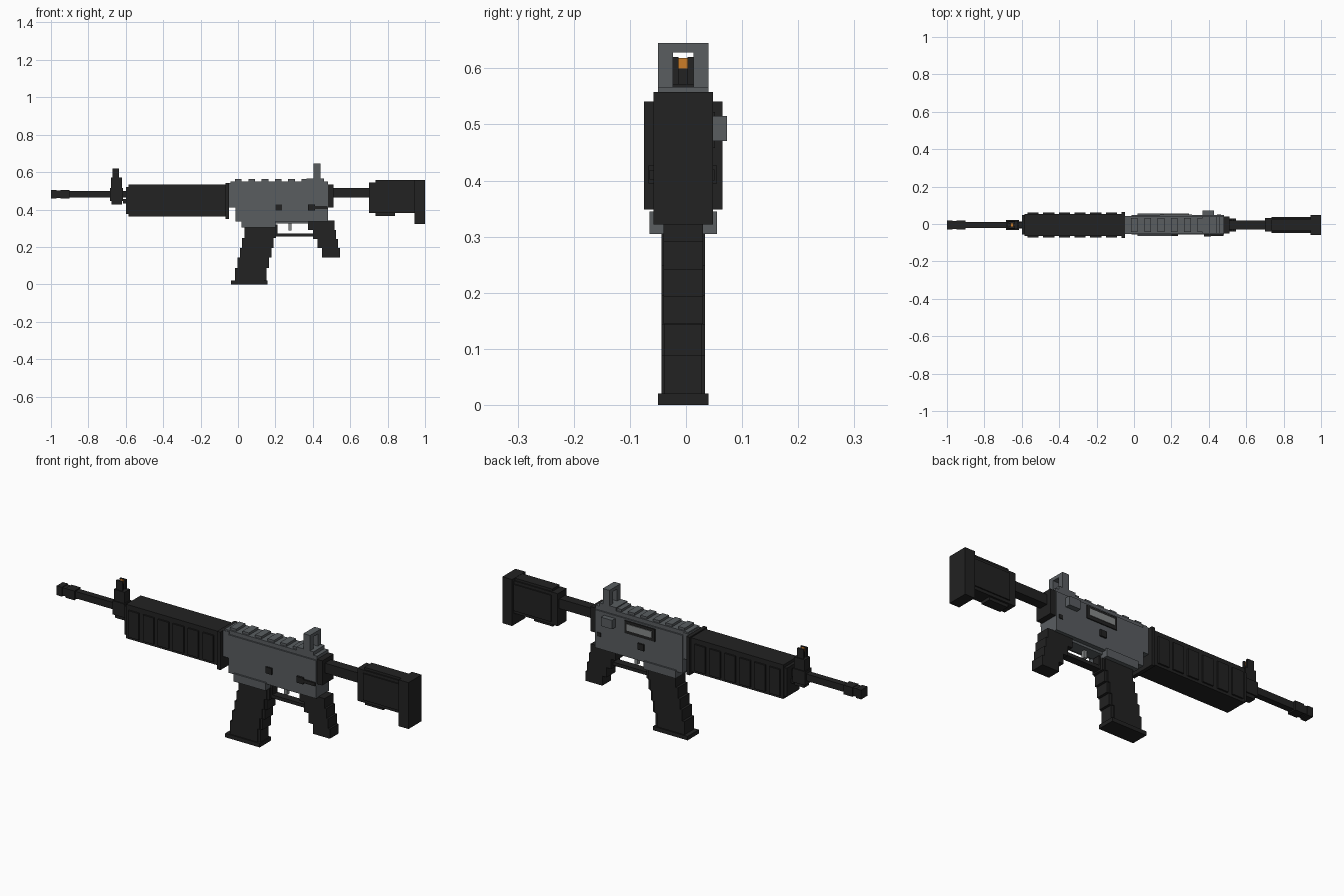
import bpy
import bmesh
from mathutils import Matrix, Vector

default = bpy.data.objects.get("Cube")
if default:
    bpy.data.objects.remove(default, do_unlink=True)

CENTRE = -0.005  # middle plane of the body along y


def material(name, red, green, blue):
    mat = bpy.data.materials.new(name)
    mat.use_nodes = True
    colour = (red, green, blue, 1)
    mat.diffuse_color = colour
    shader = mat.node_tree.nodes["Principled BSDF"]
    shader.inputs["Base Color"].default_value = colour
    shader.inputs["Roughness"].default_value = 0.8
    return mat


dark = material("black polymer", 0.016, 0.016, 0.016)
grey = material("gunmetal grey", 0.1, 0.11, 0.118)
steel = material("light steel", 0.24, 0.25, 0.25)
orange = material("orange sight", 0.6, 0.2, 0.02)


def block(name, mat, x, z, half=None, y=None):
    """Box spanning x and z, either centred with a half width or spanning y."""
    if y is None:
        y = (CENTRE - half, CENTRE + half)
    low, high = Vector((x[0], y[0], z[0])), Vector((x[1], y[1], z[1]))
    bm = bmesh.new()
    place = Matrix.Translation((low + high) / 2) @ Matrix.Diagonal((high - low).to_4d())
    place[3][3] = 1
    bmesh.ops.create_cube(bm, size=1, matrix=place)
    mesh = bpy.data.meshes.new(name)
    bm.to_mesh(mesh)
    bm.free()
    mesh.materials.append(mat)
    obj = bpy.data.objects.new(name, mesh)
    bpy.context.collection.objects.link(obj)
    return obj


def side_plates(name, mat, x, z, inner, outer):
    """Matching plates on both sides of the body."""
    block(name + "_left_side", mat, x, z, y=(CENTRE + inner, CENTRE + outer))
    block(name + "_right_side", mat, x, z, y=(CENTRE - outer, CENTRE - inner))


# Barrel and muzzle
block("muzzle_tip", dark, x=(-1, -0.97), z=(0.458, 0.505), half=0.025)
block("muzzle_neck", dark, x=(-0.97, -0.95), z=(0.462, 0.502), half=0.021)
block("muzzle_body", dark, x=(-0.95, -0.9), z=(0.458, 0.505), half=0.025)
block("barrel", dark, x=(-0.9, -0.58), z=(0.465, 0.5), half=0.016)

# Front sight
block("front_sight_base", dark, x=(-0.685, -0.615), z=(0.445, 0.515), half=0.027)
block("front_sight_foot", dark, x=(-0.675, -0.62), z=(0.428, 0.445), half=0.02)
block("front_sight_tower", dark, x=(-0.68, -0.62), z=(0.515, 0.572), half=0.022)
side_plates("front_sight_ear", dark, x=(-0.67, -0.635), z=(0.572, 0.62), inner=0.008, outer=0.018)
block("front_sight_post", dark, x=(-0.66, -0.645), z=(0.572, 0.6), half=0.008)
block("front_sight_bead", orange, x=(-0.66, -0.645), z=(0.6, 0.618), half=0.008)
block("gas_block", dark, x=(-0.615, -0.59), z=(0.432, 0.455), half=0.018)

# Handguard with ribbed sides
block("handguard_cap", dark, x=(-0.6, -0.58), z=(0.375, 0.52), half=0.052)
block("handguard", dark, x=(-0.585, -0.06), z=(0.362, 0.535), half=0.058)
for i in range(6):
    start = -0.57 + i * 0.084
    side_plates("handguard_rib", dark, x=(start, start + 0.06), z=(0.375, 0.51), inner=0.056, outer=0.066)
block("handguard_ring", dark, x=(-0.066, -0.047), z=(0.348, 0.541), half=0.07)

# Receiver
block("receiver_front", grey, x=(-0.047, -0.014), z=(0.41, 0.543), half=0.048)
block("receiver_body", grey, x=(-0.014, 0.48), z=(0.337, 0.53), half=0.052)
block("receiver_top", grey, x=(-0.04, 0.48), z=(0.53, 0.55), half=0.045)
block("magazine_well", grey, x=(0.02, 0.2), z=(0.305, 0.345), half=0.06)
block("receiver_back", dark, x=(0.48, 0.51), z=(0.41, 0.535), half=0.046)
for i in range(6):
    start = -0.016 + i * 0.071
    block("rail_tooth", grey, x=(start, start + 0.036), z=(0.548, 0.562), half=0.038)

# Receiver controls
side_plates("release_button", dark, x=(0.2, 0.235), z=(0.395, 0.427), inner=0.05, outer=0.06)
block("selector_pivot", dark, x=(0.375, 0.412), z=(0.395, 0.427), y=(-0.067, -0.055))
block("selector_lever", dark, x=(0.412, 0.478), z=(0.402, 0.419), y=(-0.065, -0.055))
block("selector_pin", dark, x=(0.445, 0.465), z=(0.4, 0.42), y=(0.045, 0.051))
block("charging_block", grey, x=(0.365, 0.428), z=(0.47, 0.515), y=(0.045, 0.073))

# Ejection port
block("ejection_port", dark, x=(0.14, 0.31), z=(0.458, 0.522), y=(0.045, 0.052))
block("bolt_cover", steel, x=(0.155, 0.295), z=(0.475, 0.508), y=(0.045, 0.055))

# Rear sight frame
block("rear_sight_base", grey, x=(0.365, 0.46), z=(0.548, 0.567), half=0.045)
side_plates("rear_sight_post", grey, x=(0.403, 0.44), z=(0.565, 0.645), inner=0.018, outer=0.045)
block("rear_sight_bridge", grey, x=(0.403, 0.44), z=(0.628, 0.645), half=0.018)

# Magazine, curving forward in steps
levels = [0.02, 0.087, 0.143, 0.195, 0.248, 0.307]
for i, (low, high) in enumerate(zip(levels, levels[1:])):
    start = -0.015 + i * 0.0125
    block("magazine_segment", dark, x=(start, start + 0.155), z=(low, high), half=0.039)
    block("magazine_spine", dark, x=(start + 0.155, start + 0.168), z=(low, high), half=0.033)
block("magazine_base", dark, x=(-0.037, 0.157), z=(0, 0.02), half=0.045)

# Trigger and guard
block("trigger_plate", grey, x=(0.2, 0.38), z=(0.325, 0.34), half=0.03)
block("trigger", steel, x=(0.27, 0.287), z=(0.288, 0.33), half=0.01)
block("guard_bar", dark, x=(0.2, 0.41), z=(0.255, 0.272), half=0.02)
block("guard_post", dark, x=(0.2, 0.212), z=(0.27, 0.32), half=0.02)

# Pistol grip, stepping back towards the bottom
for i in range(4):
    start = 0.375 + i * 0.025
    top = 0.34 - i * 0.049
    block("grip_segment", dark, x=(start, 0.515 + i * 0.01), z=(top - 0.049, top), half=0.035)

# Stock
block("stock_tube", dark, x=(0.51, 0.7), z=(0.465, 0.515), half=0.024)
block("stock_body", dark, x=(0.7, 0.95), z=(0.38, 0.545), half=0.036)
side_plates("stock_panel", dark, x=(0.735, 0.95), z=(0.395, 0.53), inner=0.034, outer=0.042)
block("stock_comb", dark, x=(0.735, 0.95), z=(0.545, 0.557), half=0.03)
block("stock_foot", dark, x=(0.735, 0.84), z=(0.365, 0.38), half=0.026)
block("butt_plate", dark, x=(0.945, 1), z=(0.322, 0.558), half=0.053)
